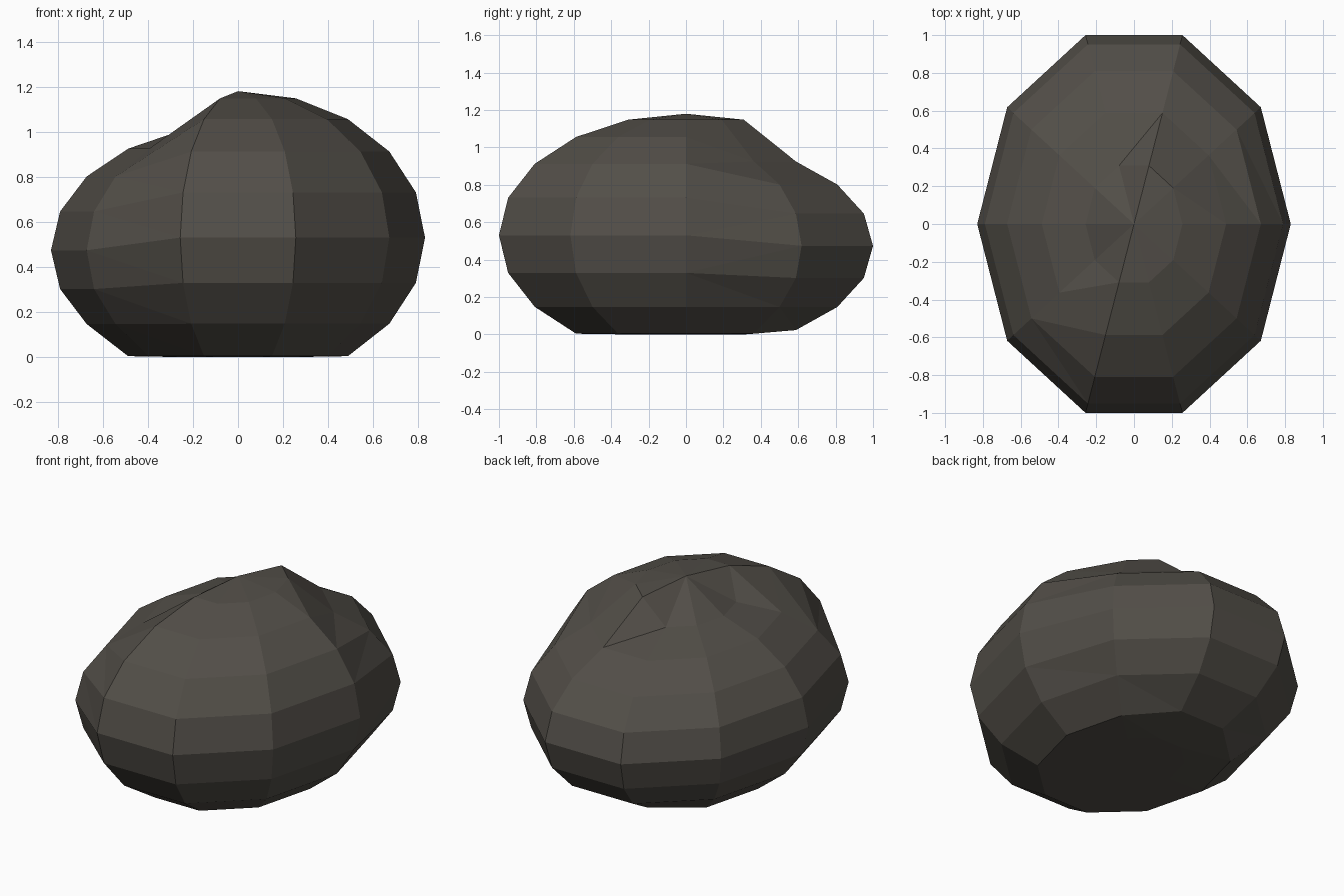
import bpy, bmesh, math

if "Cube" in bpy.data.objects:
    bpy.data.objects.remove(bpy.data.objects["Cube"])

SEG, RINGS = 10, 10
RX, RY = 0.83, 1.0514

# Sunken back-left side of the rock: first and last segment per ring
# (ring 1 is just below the top), all other vertices keep full height
sunken = {1: (3, 6), 2: (1, 6), 3: (1, 6), 4: (1, 6), 5: (1, 6),
          6: (1, 6), 7: (1, 6), 8: (2, 3)}


def point(ring, seg):
    lat = math.pi / 2 - math.pi * ring / RINGS
    az = 2 * math.pi * seg / SEG
    s, r = math.sin(lat), math.cos(lat)
    lo, hi = sunken.get(ring, (1, 0))
    z = 0.474 + 0.557 * s if lo <= seg <= hi else 0.53 + 0.65 * s
    return (RX * r * math.cos(az), RY * r * math.sin(az), max(z, 0.0))


bm = bmesh.new()
# Rings of the squashed ball, flattened on the ground
top = bm.verts.new(point(0, 0))
rings = [[bm.verts.new(point(i, j)) for j in range(SEG)] for i in range(1, RINGS)]
bottom = bm.verts.new(point(RINGS, 0))
for j in range(SEG):
    k = (j + 1) % SEG
    bm.faces.new((top, rings[0][j], rings[0][k]))
    for a, b in zip(rings, rings[1:]):
        bm.faces.new((a[j], b[j], b[k], a[k]))
    bm.faces.new((bottom, rings[-1][k], rings[-1][j]))
bmesh.ops.triangulate(bm, faces=bm.faces[:], quad_method='SHORT_EDGE')
bmesh.ops.recalc_face_normals(bm, faces=bm.faces[:])

mesh = bpy.data.meshes.new("rock")
bm.to_mesh(mesh)
bm.free()

# Dark stone colour
stone = bpy.data.materials.new("dark stone")
stone.diffuse_color = (0.085, 0.077, 0.065, 1)
stone.use_nodes = True
stone.node_tree.nodes["Principled BSDF"].inputs["Base Color"].default_value = stone.diffuse_color
mesh.materials.append(stone)
rock = bpy.data.objects.new("rock", mesh)
bpy.context.collection.objects.link(rock)
